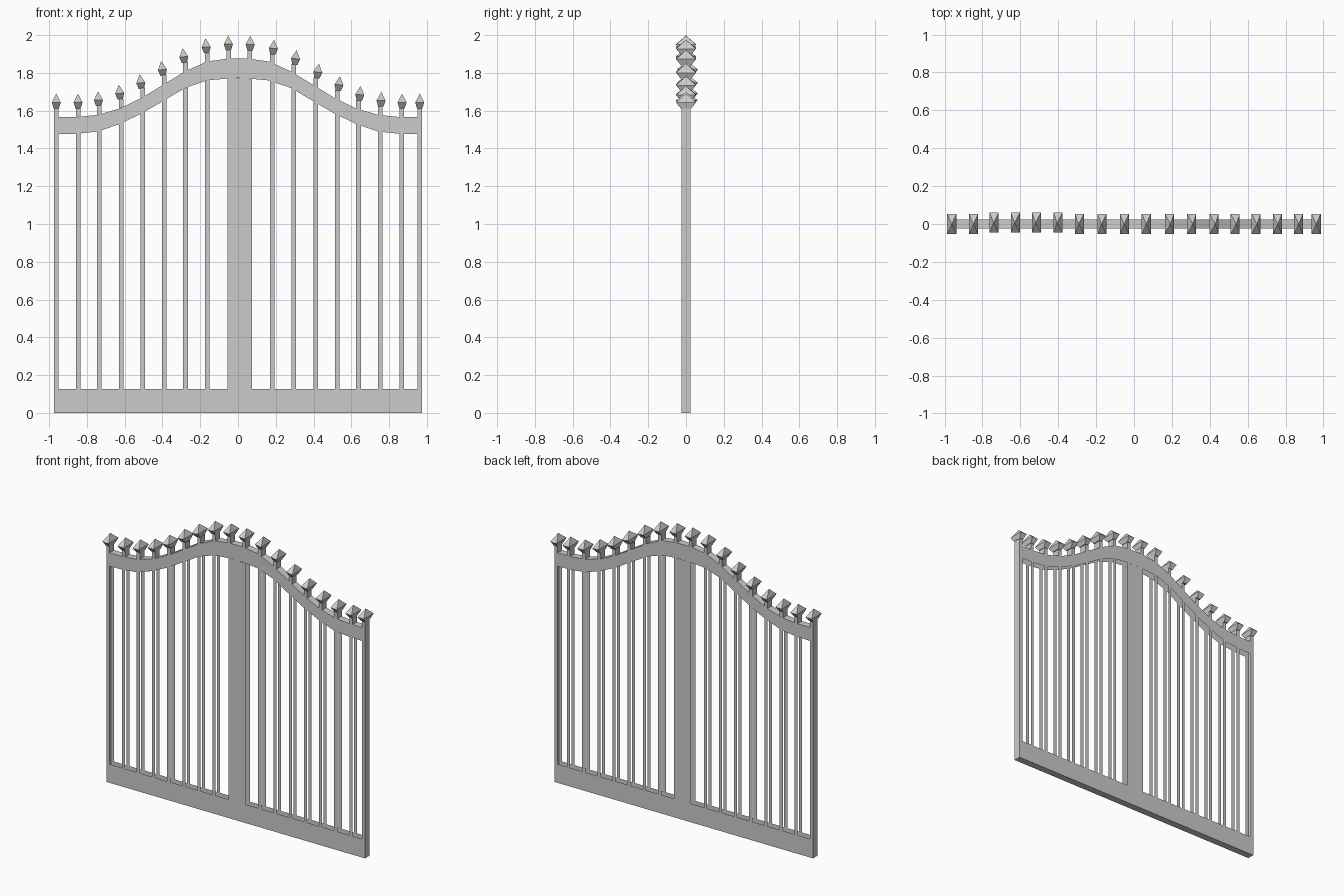
import bpy, bmesh
from math import atan
from mathutils import Matrix, Vector

if "Cube" in bpy.data.objects:
    bpy.data.objects.remove(bpy.data.objects["Cube"])

D = 0.024        # half thickness of the gate
W = 0.012        # half width of a bar
END = 0.974      # half width of the gate
BASE = 0.127     # height of the bottom rail
# Half profile of the arched rail: (distance from centre, top height, underside height)
ARCH = [(0.0, 1.875, 1.772), (0.055, 1.875, 1.77), (0.165, 1.86, 1.76), (0.28, 1.808, 1.72),
        (0.395, 1.738, 1.652), (0.51, 1.668, 1.585), (0.625, 1.612, 1.53),
        (0.74, 1.578, 1.49), (0.85, 1.567, 1.478), (END, 1.567, 1.475)]


def mesh_object(name, bm):
    me = bpy.data.meshes.new(name)
    bm.to_mesh(me)
    bm.free()
    ob = bpy.data.objects.new(name, me)
    bpy.context.collection.objects.link(ob)
    return ob


def plates(bm, outline, walls=()):
    # Front and back plate of an outline, joined only along the listed outline edges
    front = [bm.verts.new((x, -D, z)) for x, z in outline]
    back = [bm.verts.new((x, D, z)) for x, z in outline]
    bm.faces.new(front)
    bm.faces.new(back[::-1])
    for i in walls:
        j = (i + 1) % len(outline)
        bm.faces.new((front[j], front[i], back[i], back[j]))


def height(x, k):
    # Rail height at x: k = 1 for the top, 2 for the underside
    x = min(abs(x), END)
    for a, b in zip(ARCH, ARCH[1:]):
        if x <= b[0]:
            return a[k] + (b[k] - a[k]) * (x - a[0]) / (b[0] - a[0])
    return ARCH[-1][k]


def upright(name, x0, x1, walls=()):
    bm = bmesh.new()
    plates(bm, [(x0, BASE), (x1, BASE), (x1, height(x1, 2)), (x0, height(x0, 2))], walls)
    return mesh_object(name, bm)


def finial(x):
    # Four-sided spearhead, leaning slightly with the slope of the arch
    slope = (height(x + 0.05, 1) - height(x - 0.05, 1)) / 0.1 if abs(x) < 0.9 else 0
    y = 0.007 if -0.8 < x < -0.35 else 0
    m = Matrix.Translation((x, y, height(x, 1))) @ Matrix.Rotation(-atan(slope) * 0.25, 4, 'Y')
    bm = bmesh.new()
    rings = []
    for w, d, h in ((0.014, 0.028, 0.045), (0.024, 0.053, 0.077)):
        rings.append([bm.verts.new(m @ Vector((sx * w, sy * d, h)))
                      for sx, sy in ((-1, -1), (1, -1), (1, 1), (-1, 1))])
    tip = bm.verts.new(m @ Vector((0, 0, 0.123)))
    low, wide = rings
    bm.faces.new(low[::-1])
    for i in range(4):
        j = (i + 1) % 4
        bm.faces.new((low[i], low[j], wide[j], wide[i]))
        bm.faces.new((wide[i], wide[j], tip))
    return mesh_object("finial", bm)


# Bottom rail: closed below and at both ends, open towards the bars
bm = bmesh.new()
plates(bm, [(-END, 0), (END, 0), (END, BASE), (-END, BASE)], (0, 1, 3))
mesh_object("bottom_rail", bm)

# Arched rail: closed on top and at both ends, open underneath
bm = bmesh.new()
profile = [(-x, t, u) for x, t, u in reversed(ARCH[1:])] + ARCH
for a, b in zip(profile, profile[1:]):
    walls = [2] + ([3] if a is profile[0] else []) + ([1] if b is profile[-1] else [])
    plates(bm, [(a[0], a[2]), (b[0], b[2]), (b[0], b[1]), (a[0], a[1])], walls)
bmesh.ops.remove_doubles(bm, verts=bm.verts, dist=1e-4)
mesh_object("arched_rail", bm)

# Centre posts of the two leaves
upright("centre_post_left", -0.056, 0.009, [1])
upright("centre_post_right", 0.009, 0.074)

# Bars; the outermost are closed along the outside. Stems and finials stand above the rail
BARS = [-0.962, -0.846, -0.735, -0.619, -0.505, -0.39, -0.278, -0.163, -0.05,
        0.063, 0.181, 0.295, 0.412, 0.525, 0.638, 0.754, 0.868, 0.962]
for x in BARS:
    if abs(x) > 0.1:
        upright("bar", x - W, x + W, [3] if x < -0.9 else [1] if x > 0.9 else [])
    bm = bmesh.new()
    top = height(x, 1) + 0.048
    plates(bm, [(x - W, height(x - W, 1)), (x + W, height(x + W, 1)), (x + W, top), (x - W, top)], (1, 3))
    mesh_object("stem", bm)
    finial(x)
